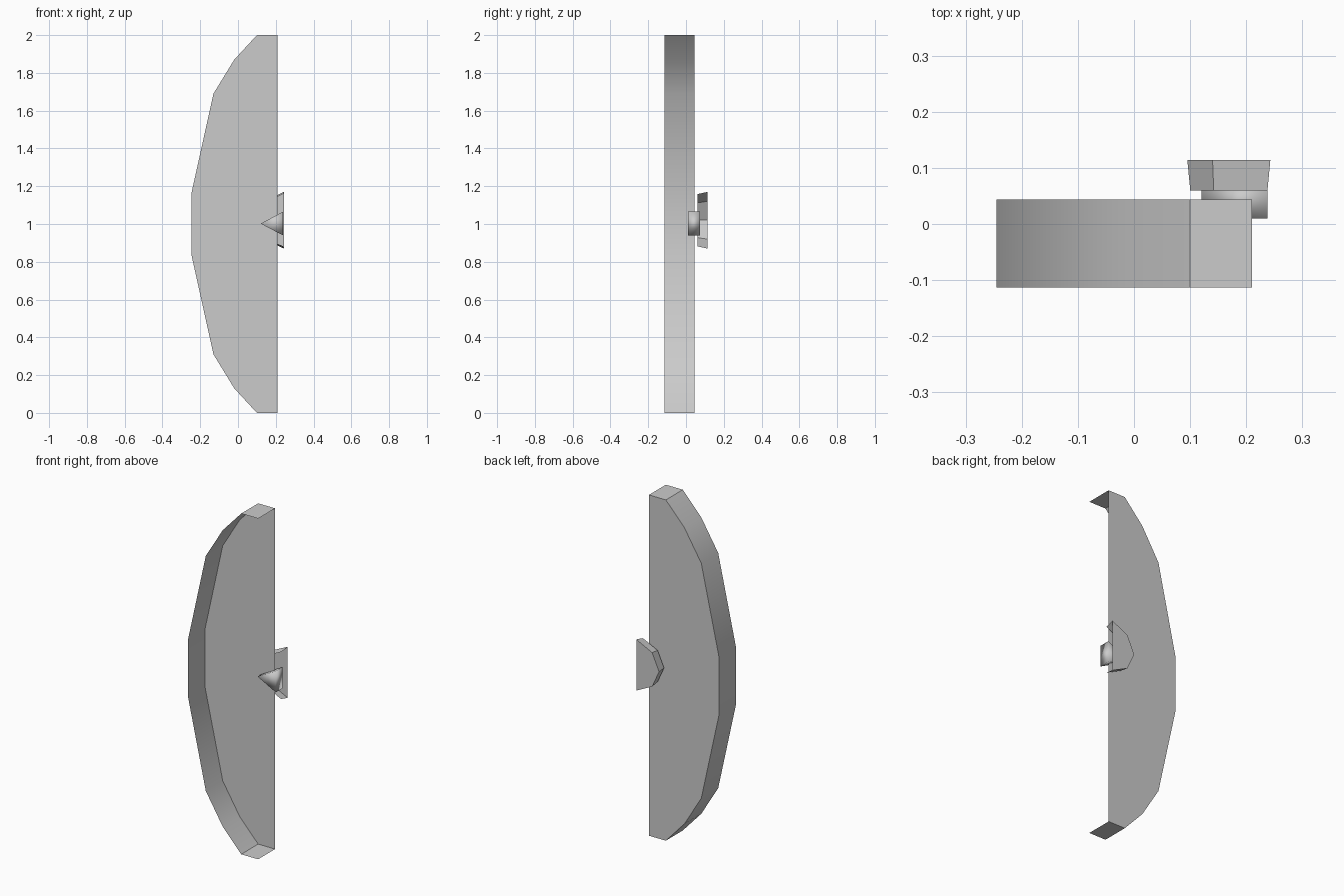
import bpy, bmesh, math

if "Cube" in bpy.data.objects:
    bpy.data.objects.remove(bpy.data.objects["Cube"])


def prism(name, front, back, y_front, y_back, closed):
    """Join two xz outlines. An open shell keeps only the back face and the
    curved rim; its front and its straight inner side stay open."""
    bm = bmesh.new()
    f = [bm.verts.new((x, y_front, z)) for x, z in front]
    b = [bm.verts.new((x, y_back, z)) for x, z in back]
    n = len(f)
    for i in range(n if closed else n - 1):
        j = (i + 1) % n
        bm.faces.new((f[i], f[j], b[j], b[i]))
    bm.faces.new(b)
    if closed:
        bm.faces.new(f[::-1])
    bmesh.ops.recalc_face_normals(bm, faces=bm.faces[:])
    # Make sure the back face points backwards
    back_face = next(p for p in bm.faces if all(v in b for v in p.verts))
    if back_face.normal.y < 0:
        bmesh.ops.reverse_faces(bm, faces=bm.faces[:])
    mesh = bpy.data.meshes.new(name)
    bm.to_mesh(mesh)
    bm.free()
    obj = bpy.data.objects.new(name, mesh)
    bpy.context.collection.objects.link(obj)
    return obj


def smooth(obj, degrees):
    bpy.ops.object.select_all(action='DESELECT')
    obj.select_set(True)
    bpy.context.view_layer.objects.active = obj
    bpy.ops.object.shade_smooth_by_angle(angle=math.radians(degrees))


def scaled(points, cx, cz, sx, sz):
    return [(cx + (x - cx) * sx, cz + (z - cz) * sz) for x, z in points]


# Half panel: upper outline mirrored about z = 1
upper = [(0.21, 2.0), (0.10, 2.0), (-0.02, 1.87), (-0.13, 1.69), (-0.245, 1.17)]
outline = upper + [(x, 2 - z) for x, z in reversed(upper)]
panel = prism("half_panel", outline, outline, -0.113, 0.044, False)
smooth(panel, 30)

# Half knob plate: flares slightly towards the back
knob_top = [(0.243, 1.17), (0.14, 1.12)]
knob = knob_top + [(0.095, 1.02)] + [(x, 2.04 - z) for x, z in reversed(knob_top)]
knob_front = scaled(knob, 0.17, 1.02, 0.93, 0.92)
prism("half_knob", knob_front, knob, 0.06, 0.114, False)

# Three-sided spindle between panel and knob
tri = [(0.238, 1.065), (0.12, 1.002), (0.238, 0.94)]
spindle = prism("spindle", tri, tri, 0.01, 0.075, True)
smooth(spindle, 180)
